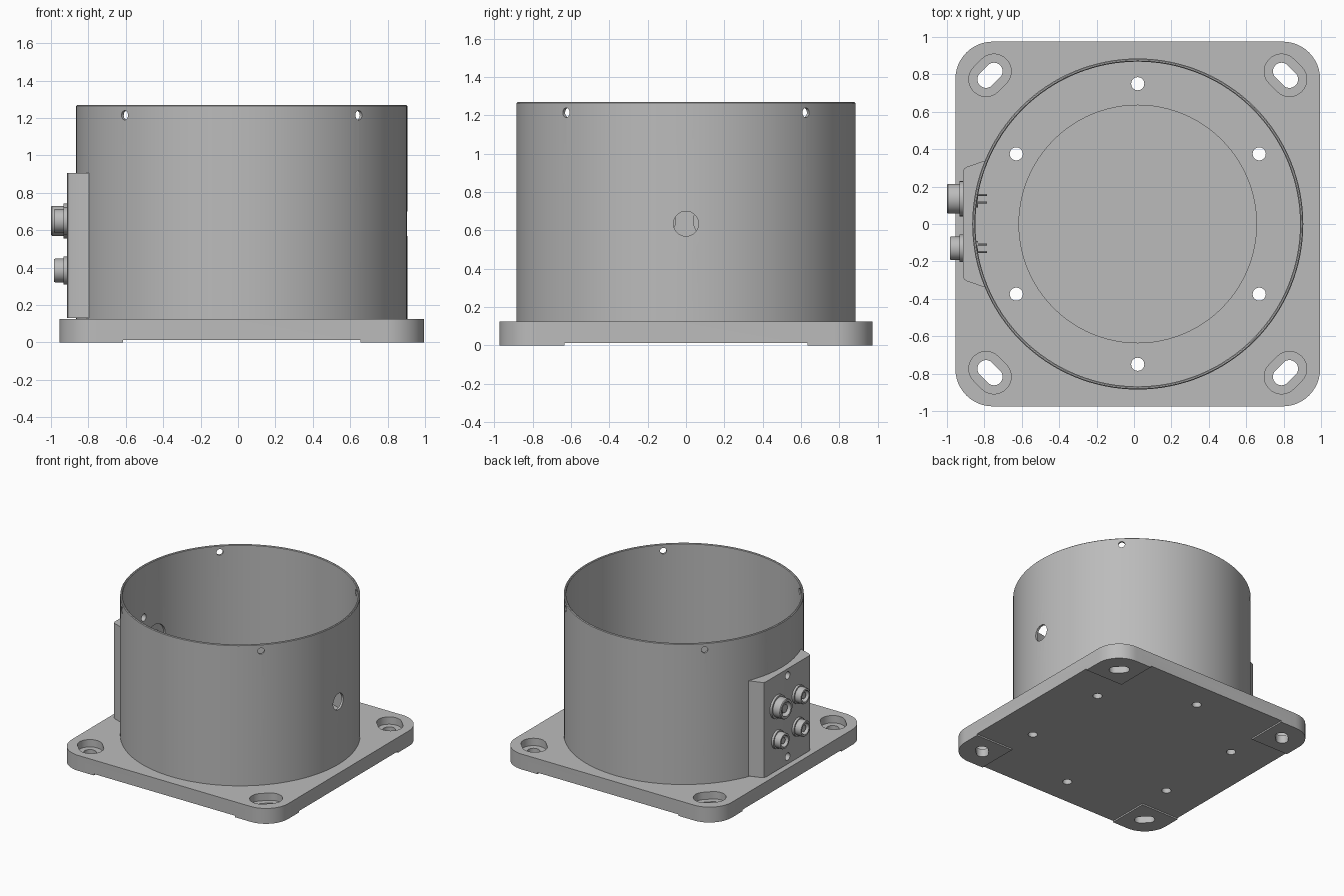
import bpy, bmesh, math
from mathutils import Matrix, Vector

old = bpy.data.objects.get("Cube")
if old:
    bpy.data.objects.remove(old, do_unlink=True)

CX = 0.02          # axis of the drum
FACE_X = -0.915    # outer face of the connector housing

grey = bpy.data.materials.new("plain grey")
grey.use_nodes = True
grey.diffuse_color = (0.5, 0.5, 0.5, 1)
grey.node_tree.nodes["Principled BSDF"].inputs["Base Color"].default_value = (0.5, 0.5, 0.5, 1)


def finish(name, bm):
    bmesh.ops.recalc_face_normals(bm, faces=bm.faces)
    mesh = bpy.data.meshes.new(name)
    bm.to_mesh(mesh)
    bm.free()
    mesh.materials.append(grey)
    obj = bpy.data.objects.new(name, mesh)
    bpy.context.collection.objects.link(obj)
    return obj


def prism(name, points, z0, z1):
    bm = bmesh.new()
    face = bm.faces.new([bm.verts.new((x, y, z0)) for x, y in points])
    top = bmesh.ops.extrude_face_region(bm, geom=[face])["geom"]
    bmesh.ops.translate(bm, vec=(0, 0, z1 - z0),
                        verts=[v for v in top if isinstance(v, bmesh.types.BMVert)])
    return finish(name, bm)


def box(name, center, size):
    bm = bmesh.new()
    bmesh.ops.create_cube(bm, size=1, matrix=Matrix.Translation(center) @ Matrix.Diagonal((*size, 1)))
    return finish(name, bm)


def rod(name, start, end, radius, sides=32):
    start, end = Vector(start), Vector(end)
    axis = end - start
    turn = axis.to_track_quat('Z', 'Y').to_matrix().to_4x4()
    bm = bmesh.new()
    bmesh.ops.create_cone(bm, cap_ends=True, segments=sides, radius1=radius, radius2=radius,
                          depth=axis.length, matrix=Matrix.Translation((start + end) / 2) @ turn)
    return finish(name, bm)


def lathe(name, profile, matrix, steps, closed=False):
    bm = bmesh.new()
    verts = [bm.verts.new((r, 0, z)) for r, z in profile]
    edges = [bm.edges.new(pair) for pair in zip(verts, verts[1:])]
    if closed:
        edges.append(bm.edges.new((verts[-1], verts[0])))
    bmesh.ops.spin(bm, geom=verts + edges, cent=(0, 0, 0), axis=(0, 0, 1),
                   angle=math.tau, steps=steps)
    bmesh.ops.remove_doubles(bm, verts=bm.verts, dist=1e-5)
    bm.transform(matrix)
    return finish(name, bm)


def rounded(cx, cy, hx, hy, r, steps=12, turn=0.0):
    """Outline of a rounded rectangle, optionally rotated."""
    pts = []
    for k, (sx, sy) in enumerate([(1, 1), (-1, 1), (-1, -1), (1, -1)]):
        for i in range(steps + 1):
            a = (k + i / steps) * math.pi / 2
            x = sx * (hx - r) + r * math.cos(a)
            y = sy * (hy - r) + r * math.sin(a)
            pts.append((cx + x * math.cos(turn) - y * math.sin(turn),
                        cy + x * math.sin(turn) + y * math.cos(turn)))
    return pts


def cut(obj, cutter):
    cutter.hide_render = True
    mod = obj.modifiers.new("cut", 'BOOLEAN')
    mod.operation = 'DIFFERENCE'
    mod.solver = 'EXACT'
    mod.object = cutter
    bpy.context.view_layer.objects.active = obj
    bpy.ops.object.modifier_apply(modifier=mod.name)
    bpy.data.objects.remove(cutter, do_unlink=True)


# Base plate with rounded corners
base = prism("base_plate", rounded(CX, 0, 0.975, 0.975, 0.2), 0, 0.125)

# Shallow underside relief leaving four corner feet
cut(base, box("relief", (CX, 0, 0), (1.27, 3, 0.024)))
cut(base, box("relief", (CX, 0, 0), (3, 1.27, 0.024)))

# Round recess in the floor and ring of bolt holes
cut(base, rod("recess", (CX, 0, 0.115), (CX, 0, 0.2), 0.635, 96))
for k in range(6):
    a = math.radians(30 + 60 * k)
    x, y = CX + 0.75 * math.cos(a), 0.75 * math.sin(a)
    cut(base, rod("bolt_hole", (x, y, -0.1), (x, y, 0.3), 0.035))

# Counterbored mounting slots, lying across each corner
for sx in (1, -1):
    for sy in (1, -1):
        x, y, turn = CX + sx * 0.79, sy * 0.795, -sx * sy * math.pi / 4
        cut(base, prism("bore", rounded(x, y, 0.122, 0.092, 0.0915, 10, turn), 0.065, 0.3))
        cut(base, prism("slot", rounded(x, y, 0.076, 0.046, 0.0455, 10, turn), -0.1, 0.3))

# Thin drum wall
drum = lathe("drum_wall", [(0.868, 0.12), (0.885, 0.12), (0.885, 1.265), (0.88, 1.27),
                           (0.873, 1.27), (0.868, 1.265)],
             Matrix.Translation((CX, 0, 0)), 128, closed=True)
for k in range(4):
    a = math.radians(45 + 90 * k)
    d = Vector((math.cos(a), math.sin(a), 0))
    mid = Vector((CX, 0, 1.215))
    cut(drum, rod("rim_hole", mid + d * 0.7, mid + d, 0.025, 24))
cut(drum, rod("side_hole", (0.7, 0, 0.635), (1.1, 0, 0.635), 0.065, 40))

# Connector housing, fitted against the drum
half = [(-0.80, 0.338), (-0.895, 0.305), (-0.909, 0.295), (FACE_X, 0.275)]
outline = [(-0.7, 0.338)] + half
outline += [(x, -y) for x, y in reversed(outline)]
housing = prism("connector_housing", outline, 0.13, 0.905)
cut(housing, rod("drum_clearance", (CX, 0, -0.1), (CX, 0, 1.4), 0.882, 128))

# Screw holes through housing and wall
for z in (0.85, 0.19):
    for part in (housing, drum):
        cut(part, rod("screw_hole", (-1.1, 0, z), (-0.7, 0, z), 0.03, 24))

# Four round connectors: one large, three small
outward = Matrix.Rotation(-math.pi / 2, 4, 'Y')
parts = [base, drum, housing]
for label, y, z, r, length in [("large", 0.135, 0.65, 0.08, 0.085),
                               ("upper", -0.13, 0.65, 0.063, 0.07),
                               ("lower_left", 0.135, 0.385, 0.063, 0.07),
                               ("lower_right", -0.13, 0.385, 0.063, 0.07)]:
    cut(drum, rod("wall_opening", (-1.1, y, z), (-0.7, y, z), r * 1.2, 40))
    place = Matrix.Translation((FACE_X, y, z)) @ outward
    profile = [(0, -0.08), (r * 0.6, -0.08), (r * 0.6, -0.01), (r * 1.17, -0.01),
               (r * 1.17, 0.018), (r, 0.018), (r, length - 0.006), (r * 0.94, length),
               (r * 0.72, length), (r * 0.72, length - 0.045), (0, length - 0.045)]
    parts.append(lathe(label + "_connector", profile, place, 40))
    parts.append(rod(label + "_core", (FACE_X - length + 0.05, y, z),
                     (FACE_X - length + 0.015, y, z), r * 0.42, 24))
    # Contact pins at the back
    for dy in (-0.02, 0.02):
        for dz in (-0.02, 0.02):
            parts.append(rod(label + "_pin", (-0.86, y + dy, z + dz),
                             (-0.785, y + dy, z + dz), 0.006, 10))

# Smooth round walls, keep crisp edges
bpy.ops.object.select_all(action='DESELECT')
for obj in parts:
    obj.select_set(True)
bpy.context.view_layer.objects.active = base
bpy.ops.object.shade_smooth_by_angle(angle=math.radians(30))
